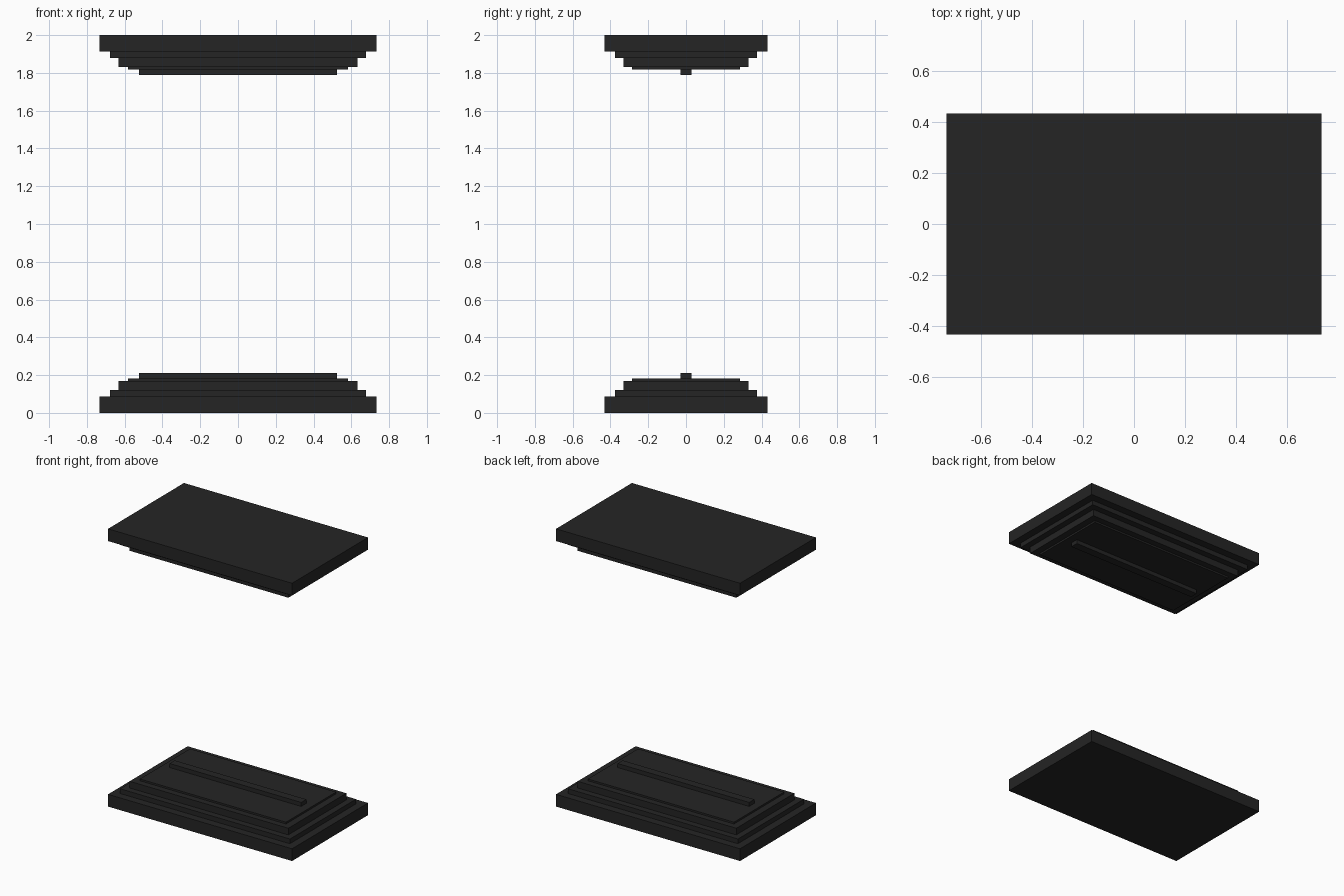
import bpy, bmesh

if "Cube" in bpy.data.objects:
    bpy.data.objects.remove(bpy.data.objects["Cube"])

dark = bpy.data.materials.new("dark_finish")
dark.diffuse_color = (0.018, 0.018, 0.018, 1)
dark.use_nodes = True
dark.node_tree.nodes["Principled BSDF"].inputs["Base Color"].default_value = dark.diffuse_color

# Stepped profile: half width, half depth, top height of each tier
TIERS = [(0.733, 0.432, 0.088), (0.677, 0.376, 0.122),
         (0.632, 0.330, 0.170), (0.582, 0.285, 0.183)]


def finish(bm, name):
    bmesh.ops.recalc_face_normals(bm, faces=bm.faces)
    mesh = bpy.data.meshes.new(name)
    bm.to_mesh(mesh)
    bm.free()
    mesh.materials.append(dark)
    bpy.context.collection.objects.link(bpy.data.objects.new(name, mesh))


def stepped_slab(name, place):
    bm = bmesh.new()
    rings, z = [], 0.0
    for hx, hy, top in TIERS:
        for h in (z, top):
            rings.append([bm.verts.new((sx * hx, sy * hy, place(h)))
                          for sx, sy in ((-1, -1), (1, -1), (1, 1), (-1, 1))])
        z = top
    for a, b in zip(rings, rings[1:]):
        for i in range(4):
            j = (i + 1) % 4
            bm.faces.new((a[i], a[j], b[j], b[i]))
    bm.faces.new(rings[0])
    bm.faces.new(rings[-1])
    finish(bm, name)


def rail(name, place):
    bm = bmesh.new()
    bmesh.ops.create_cube(bm, size=1)
    low, high = 0.178, 0.212
    for v in bm.verts:
        v.co = (v.co.x * 1.048, v.co.y * 0.058,
                place(low if v.co.z < 0 else high))
    finish(bm, name)


# Base, and its mirror image hanging at the top
for label, place in (("base", lambda z: z), ("top", lambda z: 2 - z)):
    stepped_slab(label + "_stepped_slab", place)
    rail(label + "_centre_rail", place)
